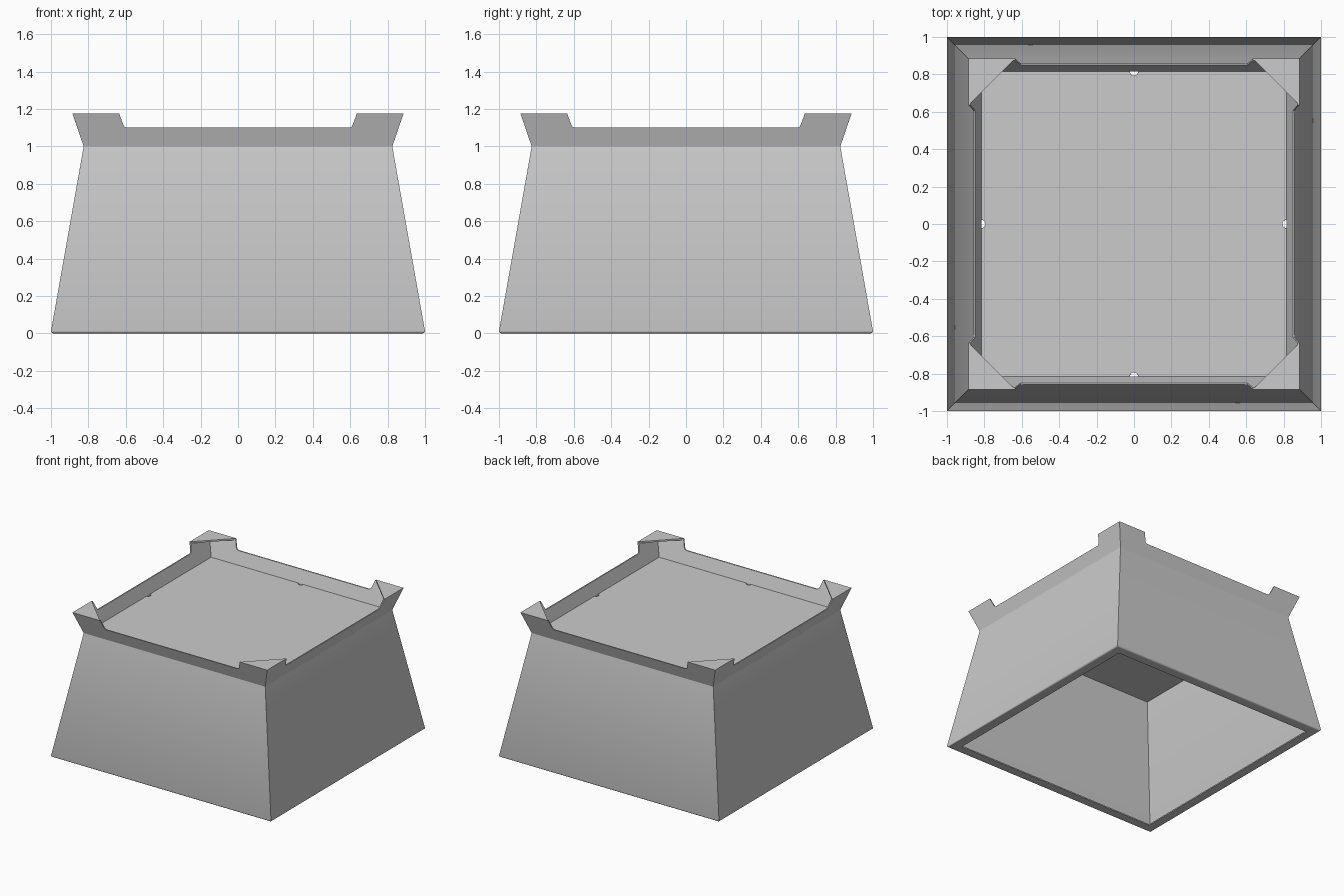
import bpy, bmesh
from math import sin, cos, pi
from mathutils import Matrix

if "Cube" in bpy.data.objects:
    bpy.data.objects.remove(bpy.data.objects["Cube"])

SHEET = 0.01                      # sheet thickness
FLARE = 0.06 / 0.175              # outward lean of the rim


def finish(name, bm, smooth=False):
    bmesh.ops.recalc_face_normals(bm, faces=bm.faces)
    me = bpy.data.meshes.new(name)
    bm.to_mesh(me)
    bm.free()
    ob = bpy.data.objects.new(name, me)
    bpy.context.collection.objects.link(ob)
    if smooth:
        bpy.ops.object.select_all(action='DESELECT')
        ob.select_set(True)
        bpy.context.view_layer.objects.active = ob
        bpy.ops.object.shade_smooth_by_angle(angle=0.6)
    return ob


def loft(bm, rings, caps=False, closed=False):
    """Skin equal-length rings of points; optionally cap or join the ends."""
    vs = [[bm.verts.new(p) for p in r] for r in rings]
    n = len(vs[0])
    pairs = list(zip(vs, vs[1:])) + ([(vs[-1], vs[0])] if closed else [])
    for a, b in pairs:
        for i in range(n):
            j = (i + 1) % n
            bm.faces.new((a[i], a[j], b[j], b[i]))
    if caps:
        bm.faces.new(vs[0])
        bm.faces.new(vs[-1])


def quarter_turns(name, k, bm):
    bm.transform(Matrix.Rotation(k * pi / 2, 4, 'Z'))
    return finish(f"{name}_{k + 1}", bm)


# Tapered sheet body: outer wall, rounded bend, inward bottom flange, inner wall
r = 0.015
bend = [(1 - r + r * cos(a), r - r * sin(a)) for a in (0.17 + i * 0.28 for i in range(6))]
profile = [(0.825, 1.0)] + bend + [(0.92, 0), (0.92, SHEET), (0.985, SHEET + 0.002),
                                   (0.815, 0.985), (0.815, 1.0)]
bm = bmesh.new()
loft(bm, [[(-h, -h, z), (h, -h, z), (h, h, z), (-h, h, z)] for h, z in profile], closed=True)
finish("tapered_body", bm, smooth=True)

# Top plate with a half-round drain notch in each edge
H = 0.816
side = [(-H, -H)] + [(-0.022 * cos(i * pi / 10), -H + 0.022 * sin(i * pi / 10)) for i in range(11)]
outline = []
for k in range(4):
    c, s = round(cos(k * pi / 2)), round(sin(k * pi / 2))
    outline += [(x * c - y * s, x * s + y * c) for x, y in side]
bm = bmesh.new()
loft(bm, [[(x, y, z) for x, y in outline] for z in (0.986, 0.999)], caps=True)
finish("top_plate", bm)

# Flared rim panels (raised at the corners) and triangular corner pads
right = [(0.825, 1.0), (0.885, 1.175), (0.635, 1.175), (0.613, 1.115), (0.606, 1.104), (0.593, 1.1)]
panel = right + [(-u, z) for u, z in reversed(right)]
for k in range(4):
    bm = bmesh.new()
    rings = []
    for inset in (0, SHEET):
        ring = []
        for u, z in panel:
            d = 0.825 + FLARE * (z - 1) - inset
            ring.append((max(-d, min(d, u)), -d, z))
        rings.append(ring)
    loft(bm, rings, caps=True)
    quarter_turns("rim_panel", k, bm)

    bm = bmesh.new()
    rings = []
    for z in (1.162, 1.1755):
        d = 0.885 + FLARE * (z - 1.175)
        e = 1.52 - d
        rings.append([(d, -d, z), (d, -e, z), (e, -d, z)])
    loft(bm, rings, caps=True)
    quarter_turns("corner_pad", k, bm)
